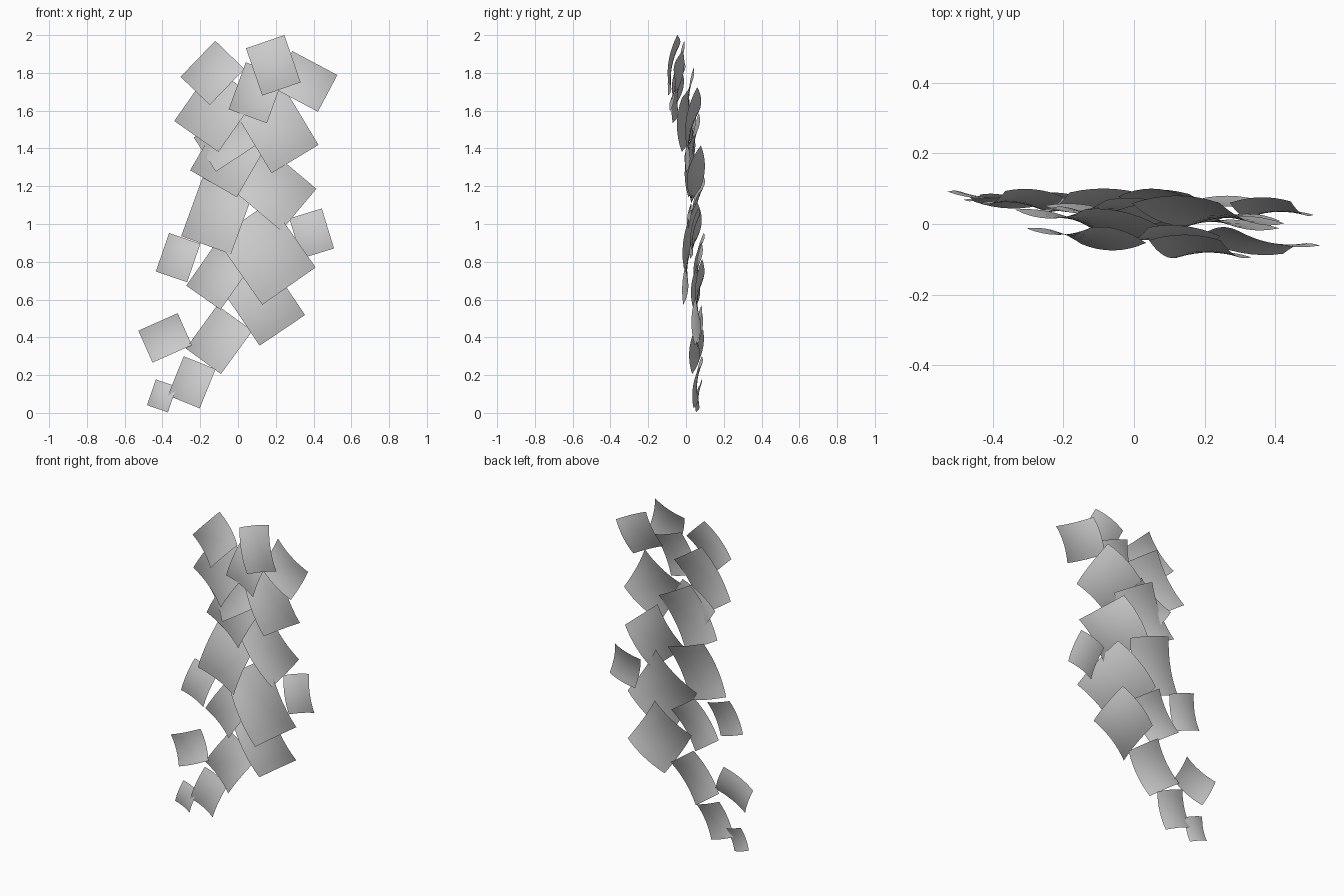
import bpy
import bmesh
import math

cube = bpy.data.objects.get("Cube")
if cube:
    bpy.data.objects.remove(cube, do_unlink=True)

# One plain pale material shared by every leaf
grey = bpy.data.materials.new("pale_grey")
grey.use_nodes = True
colour = (0.6, 0.6, 0.6, 1)
grey.diffuse_color = colour
grey.node_tree.nodes["Principled BSDF"].inputs["Base Color"].default_value = colour

ASPECT = 1.23   # leaf length divided by leaf width
BOW = 0.075     # depth of the saddle curve relative to each side
SEGMENTS = 8


def leaf(name, x, y, z, width, turn, lean_x, lean_z):
    """A leaning rectangular sheet: long sides bow forwards, short sides backwards."""
    length = width * ASPECT
    c, s = math.cos(math.radians(turn)), math.sin(math.radians(turn))
    bm = bmesh.new()
    bmesh.ops.create_grid(bm, x_segments=SEGMENTS, y_segments=SEGMENTS, size=1)
    for vert in bm.verts:
        u, v = vert.co.x, vert.co.y
        across, along = u * width / 2, v * length / 2
        dx = across * c - along * s
        dz = across * s + along * c
        saddle = BOW * (width * (1 - u * u) - length * (1 - v * v))
        vert.co = (x + dx, y + lean_x * dx + lean_z * dz + saddle, z + dz)
    # Front of the sheet faces -y
    bm.normal_update()
    for face in bm.faces:
        face.smooth = True
        if face.normal.y > 0:
            face.normal_flip()
    mesh = bpy.data.meshes.new(name)
    bm.to_mesh(mesh)
    bm.free()
    mesh.materials.append(grey)
    obj = bpy.data.objects.new(name, mesh)
    bpy.context.collection.objects.link(obj)


# Leaves from the crown down to the tip:
# x, y, z, width, turn in degrees, lean per unit of x and of z
leaves = {
    "crown_leaf_right": (-.135, -.033, 1.8, .215, -44, -.14, .15),
    "crown_leaf_front": (.187, -.07, 1.84, .215, 19, -.06, .17),
    "crown_leaf_left": (.355, -.05, 1.755, .22, 62, -.1, .17),
    "crown_leaf_middle": (.097, -.04, 1.695, .215, -20, -.06, .17),
    "upper_leaf_right": (-.12, .01, 1.607, .285, -35, -.18, .13),
    "upper_leaf_left": (.21, .03, 1.497, .29, 31, -.08, .14),
    "upper_leaf_small": (-.065, .03, 1.44, .215, -57, -.08, .15),
    "upper_leaf_back": (-.042, .04, 1.365, .285, -30, -.1, .11),
    "middle_leaf_left": (.185, .043, 1.19, .29, 50, -.15, .13),
    "middle_leaf_right": (-.11, .05, 1.05, .28, -20, -.02, .18),
    "side_leaf_left": (.39, .043, .95, .18, 17, -.03, .17),
    "side_leaf_right": (-.317, .068, .822, .175, -19, -.04, .18),
    "lower_leaf_large": (.148, .022, .845, .345, 35, -.09, .14),
    "lower_leaf_right": (-.105, .062, .722, .222, -35, -.08, .12),
    "lower_leaf_left": (.135, .066, .585, .29, 34, .03, .08),
    "tail_leaf_upper": (-.1, .057, .388, .23, -36, -.11, .13),
    "tail_leaf_side": (-.386, .075, .397, .185, -66, -.08, .13),
    "tail_leaf_lower": (-.245, .062, .162, .182, -22, -.06, .14),
    "tail_leaf_tip": (-.403, .068, .09, .117, -19, -.1, .14),
}
for name, values in leaves.items():
    leaf(name, *values)
